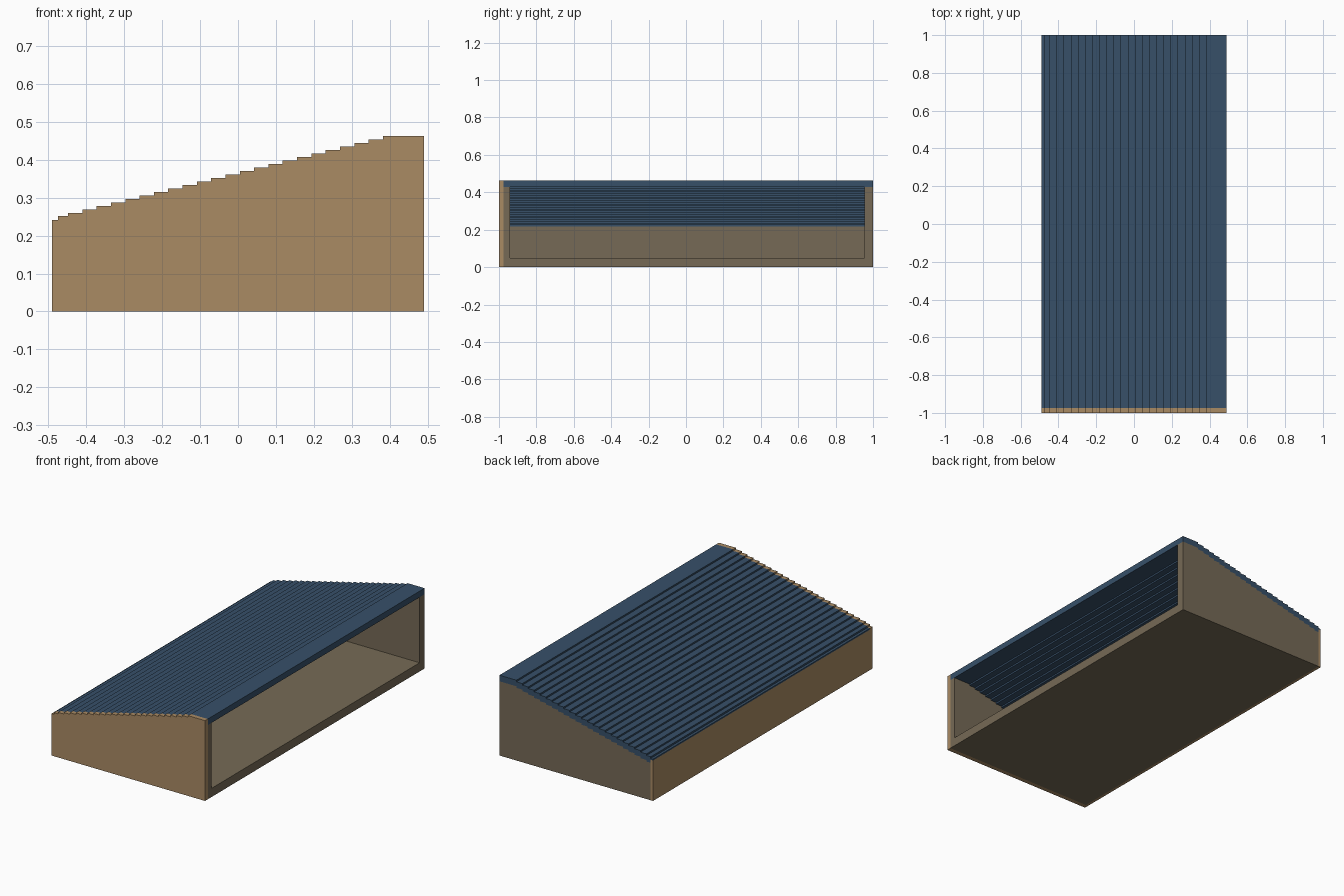
import bpy, bmesh

if "Cube" in bpy.data.objects:
    bpy.data.objects.remove(bpy.data.objects["Cube"])


def material(name, rgb):
    m = bpy.data.materials.new(name)
    lin = [((c / 255 + 0.055) / 1.055) ** 2.4 for c in rgb]
    m.diffuse_color = (*lin, 1)
    m.use_nodes = True
    m.node_tree.nodes["Principled BSDF"].inputs["Base Color"].default_value = m.diffuse_color
    return m


TAN = material("tan wood", (170, 139, 100))
GREY = material("greyish wood", (118, 106, 86))
BLUE = material("blue shingle", (55, 80, 105))


def extrude(name, pts, y0, y1, mat):
    """Extrude an x/z profile from y0 to y1."""
    bm = bmesh.new()
    f = bm.faces.new([bm.verts.new((x, y0, z)) for x, z in pts])
    r = bmesh.ops.extrude_face_region(bm, geom=[f])
    vs = [v for v in r["geom"] if isinstance(v, bmesh.types.BMVert)]
    bmesh.ops.translate(bm, verts=vs, vec=(0, y1 - y0, 0))
    bmesh.ops.recalc_face_normals(bm, faces=bm.faces)
    me = bpy.data.meshes.new(name)
    bm.to_mesh(me)
    bm.free()
    me.materials.append(mat)
    ob = bpy.data.objects.new(name, me)
    bpy.context.collection.objects.link(ob)
    return ob


def rect(x0, x1, z0, z1):
    return [(x0, z0), (x1, z0), (x1, z1), (x0, z1)]


X, SKIN, ROOF = 0.49, 0.025, 0.035
INNER_X = -X + 0.015          # inside of the tan back board

# stepped roof line: x where each tread starts, and its height
N = 22
starts = [-X, -0.475] + [-0.448 + (0.382 + 0.448) * i / N for i in range(N + 1)]
heights = [0.241, 0.251] + [0.26 + (0.463 - 0.26) * i / N for i in range(N + 1)]


def stair(first, drop=0.0):
    """Stepped line from the back (low) to the front (high)."""
    pts = []
    ends = starts[1:] + [X]
    for a, b, h in list(zip(starts, ends, heights))[first:]:
        pts += [(a, h - drop), (b, h - drop)]
    return pts


# roof: stepped above and below, thin lip over the back board
under = [(-X, 0.233), (INNER_X, 0.233)] + stair(1, ROOF)
extrude("stepped_roof", stair(0) + under[::-1], -1 + SKIN, 1, BLUE)

# tan outer boards
extrude("left_end_board", [(-X, 0)] + stair(0) + [(X, 0)], -1, -1 + SKIN, TAN)
extrude("back_board", rect(-X, INNER_X, 0, 0.233), -1 + SKIN, 1, TAN)

# greyish inner shell: floor, back lining and two end walls below the roof
extrude("floor", rect(INNER_X, X, 0, 0.05), -1 + SKIN, 1, GREY)
extrude("back_lining", rect(INNER_X, -0.448, 0.05, 0.216), -0.94, 0.955, GREY)
wall = [(INNER_X, 0.05)] + stair(1, ROOF) + [(X, 0.05)]
for name, y0, y1 in (("left_inner_wall", -1 + SKIN, -0.94), ("right_end_wall", 0.955, 1)):
    extrude(name, wall, y0, y1, GREY)
